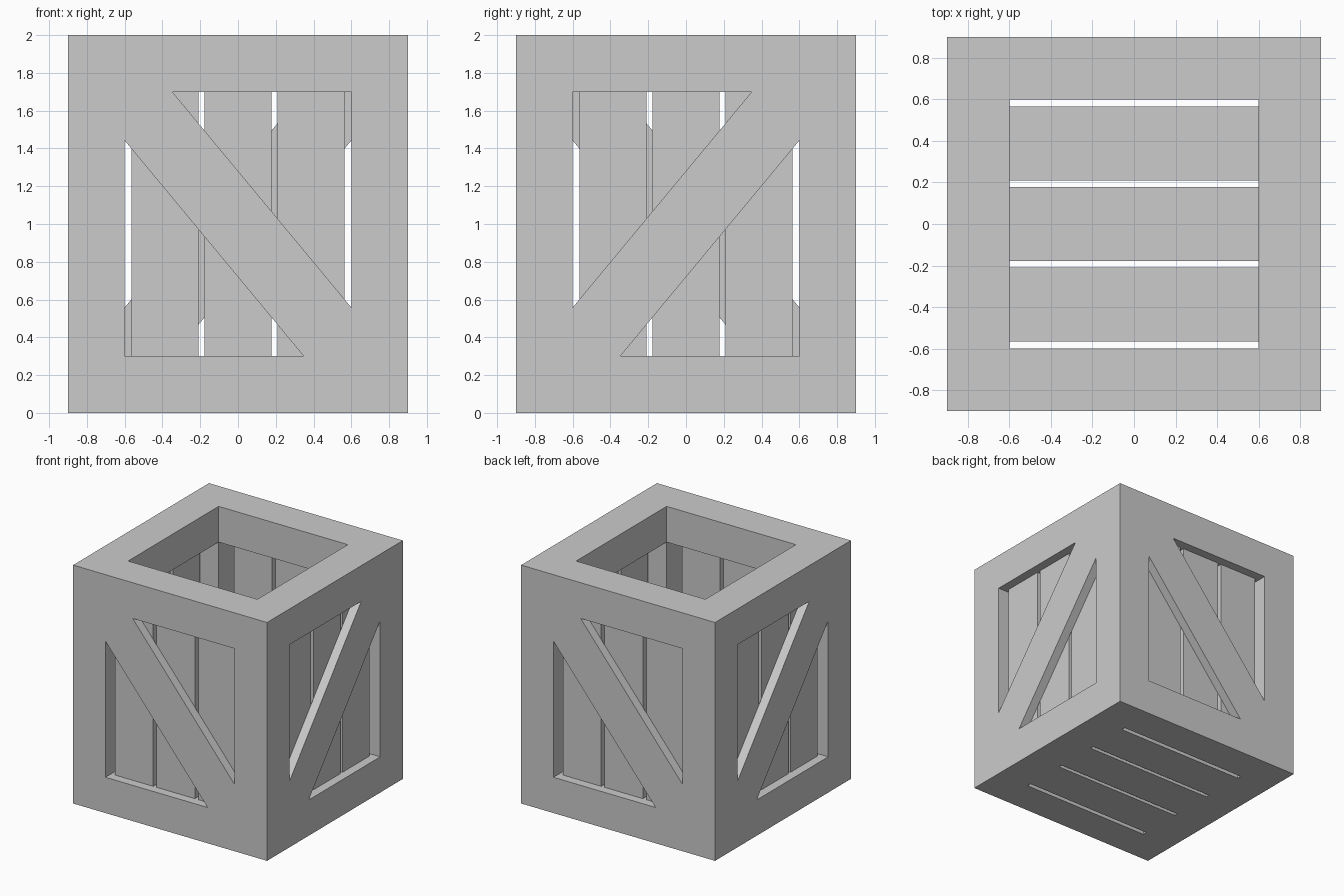
import bpy
import bmesh
from math import pi
from mathutils import Matrix, Vector

cube = bpy.data.objects.get("Cube")
if cube:
    bpy.data.objects.remove(cube, do_unlink=True)

HALF, HEIGHT, BEAM = 0.9, 2.0, 0.3    # outer half width, height, beam thickness
INNER = HALF - BEAM                   # half width of each opening
BOARD = 0.075                         # thickness of slats and braces
SLAT_W, SLAT_STEP = 0.355, 0.387      # slat width and spacing

grey = bpy.data.materials.new("plain_grey")
grey.use_nodes = True
grey.diffuse_color = (0.6, 0.6, 0.6, 1)
grey.node_tree.nodes["Principled BSDF"].inputs["Base Color"].default_value = (0.6, 0.6, 0.6, 1)


def finish(name, bm, turn):
    bm.transform(Matrix.Rotation(turn, 4, "Z"))
    bmesh.ops.recalc_face_normals(bm, faces=bm.faces)
    mesh = bpy.data.meshes.new(name)
    bm.to_mesh(mesh)
    bm.free()
    mesh.materials.append(grey)
    bpy.context.collection.objects.link(bpy.data.objects.new(name, mesh))


def box(name, low, high, turn=0):
    low, high = Vector(low), Vector(high)
    bm = bmesh.new()
    bmesh.ops.create_cube(bm, size=1)
    bmesh.ops.scale(bm, vec=high - low, verts=bm.verts)
    bmesh.ops.translate(bm, vec=(low + high) / 2, verts=bm.verts)
    finish(name, bm, turn)


def brace(name, flip, turn):
    # Diagonal board with its ends cut to fit the corners of the opening
    top, bottom, cut_x, cut_z = HEIGHT - BEAM, BEAM, 0.348, 0.558
    outline = [(-INNER, top), (-cut_x, top), (INNER, cut_z),
               (INNER, bottom), (cut_x, bottom), (-INNER, HEIGHT - cut_z)]
    bm = bmesh.new()
    face = bm.faces.new([bm.verts.new((x * flip, -HALF, z)) for x, z in outline])
    new = bmesh.ops.extrude_face_region(bm, geom=[face])["geom"]
    # Keep the outer face so the board is closed
    moved = [v for v in new if isinstance(v, bmesh.types.BMVert)]
    bmesh.ops.translate(bm, vec=(0, BOARD, 0), verts=moved)
    if not face.is_valid:
        bmesh.ops.holes_fill(bm, edges=bm.edges)
    finish(name, bm, turn)


# Four sides: post, rails, vertical slats and diagonal brace
for i, side in enumerate(("front", "left", "back", "right")):
    turn = i * pi / 2
    box(side + "_corner_post", (-HALF, -HALF, 0), (-INNER, -INNER, HEIGHT), turn)
    box(side + "_bottom_rail", (-INNER, -HALF, 0), (INNER, -INNER, BEAM), turn)
    box(side + "_top_rail", (-INNER, -HALF, HEIGHT - BEAM), (INNER, -INNER, HEIGHT), turn)
    for n in (-1, 0, 1):
        x = n * SLAT_STEP
        box(f"{side}_slat_{n + 2}",
            (x - SLAT_W / 2, -HALF + BOARD, BEAM),
            (x + SLAT_W / 2, -HALF + 2 * BOARD, HEIGHT - BEAM), turn)
    brace(side + "_diagonal_brace", -1 if i % 2 else 1, turn)

# Floor slats running from side to side
for n in (-1, 0, 1):
    y = n * SLAT_STEP
    box(f"floor_slat_{n + 2}", (-INNER, y - SLAT_W / 2, 0), (INNER, y + SLAT_W / 2, BOARD))
